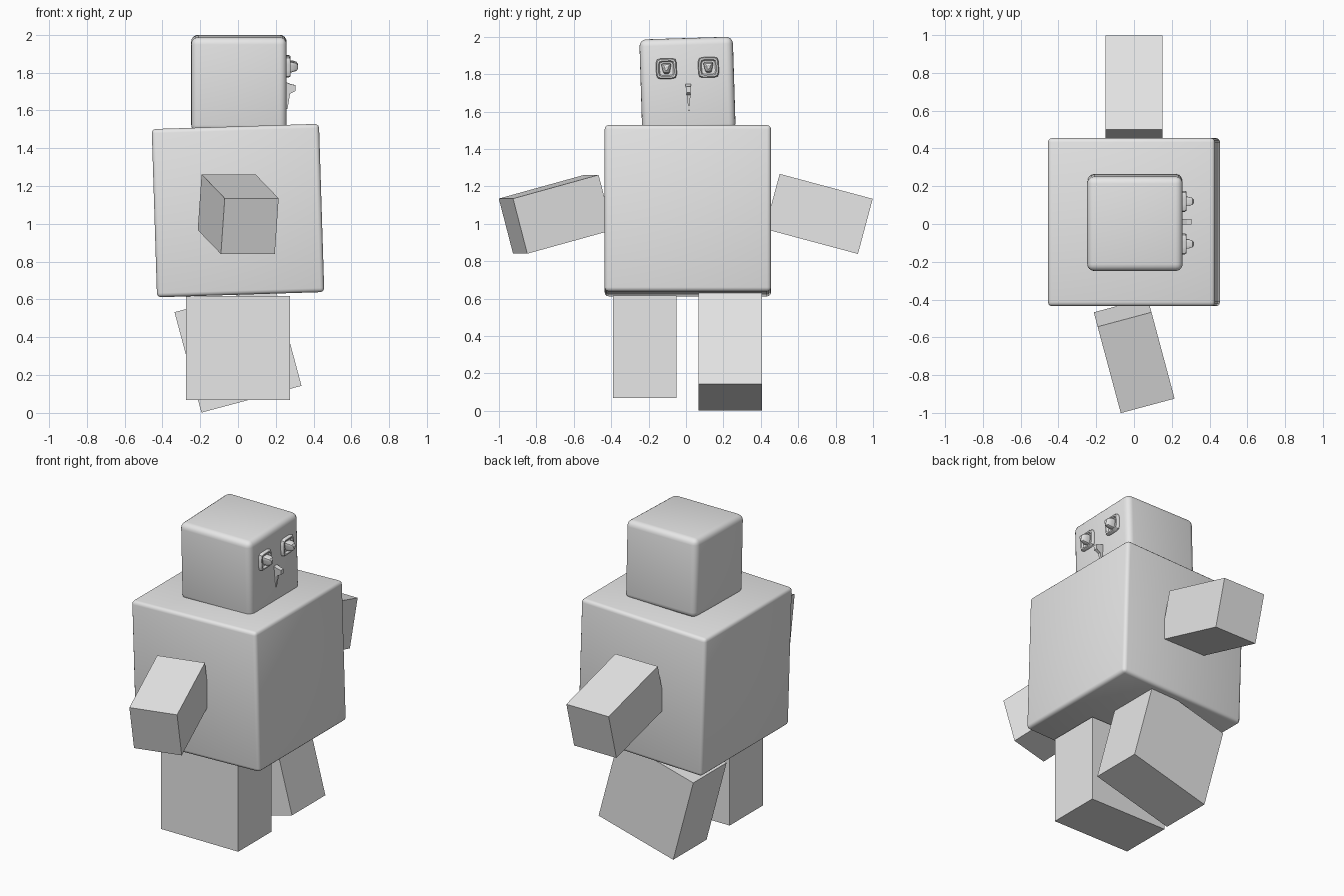
import bpy, bmesh
from math import radians, cos, sin, tau
from mathutils import Matrix, Euler, Vector

cube = bpy.data.objects.get("Cube")
if cube:
    bpy.data.objects.remove(cube, do_unlink=True)

grey = bpy.data.materials.new("plain grey")
grey.use_nodes = True
grey.diffuse_color = (0.8, 0.8, 0.8, 1)
grey.node_tree.nodes["Principled BSDF"].inputs["Base Color"].default_value = (0.8, 0.8, 0.8, 1)


def place(loc, rot=(0, 0, 0)):
    return Matrix.Translation(loc) @ Euler([radians(a) for a in rot]).to_matrix().to_4x4()


def finish(name, bm, matrix, smooth=False):
    bmesh.ops.recalc_face_normals(bm, faces=bm.faces)
    mesh = bpy.data.meshes.new(name)
    bm.to_mesh(mesh)
    bm.free()
    mesh.materials.append(grey)
    obj = bpy.data.objects.new(name, mesh)
    bpy.context.collection.objects.link(obj)
    obj.matrix_world = matrix
    if smooth:
        bpy.ops.object.select_all(action='DESELECT')
        obj.select_set(True)
        bpy.context.view_layer.objects.active = obj
        bpy.ops.object.shade_smooth_by_angle(angle=radians(35))
    return obj


def box(name, size, matrix, bevel=0, segments=3):
    bm = bmesh.new()
    bmesh.ops.create_cube(bm, size=1)
    bmesh.ops.scale(bm, vec=size, verts=bm.verts)
    if bevel:
        bmesh.ops.bevel(bm, geom=bm.edges[:], offset=bevel, segments=segments,
                        profile=0.5, affect='EDGES')
    return finish(name, bm, matrix, smooth=bool(bevel))


def stud(name, rings, matrix, taper=0.0, sides=24):
    """Rounded-square rings (radius, depth) lofted along +x and capped."""
    bm = bmesh.new()
    loops = []
    for radius, depth in rings:
        loop = []
        for i in range(sides):
            a = tau * i / sides
            # superellipse outline, narrowed towards the bottom
            k = (abs(cos(a)) ** 6 + abs(sin(a)) ** 6) ** (-1 / 6)
            y, z = radius * k * cos(a), radius * k * sin(a)
            y *= 1 - taper * (0.5 - 0.5 * z / radius)
            loop.append(bm.verts.new((depth, y, z)))
        loops.append(loop)
    for low, high in zip(loops, loops[1:]):
        for i in range(sides):
            j = (i + 1) % sides
            bm.faces.new((low[i], low[j], high[j], high[i]))
    bm.faces.new(loops[0])
    bm.faces.new(loops[-1])
    return finish(name, bm, matrix, smooth=True)


# Body and head, each slightly tilted
box("torso", (0.885, 0.89, 0.89), place((0, 0.01, 1.07), (0, -1.8, 0)), 0.022)
head = place((0.005, 0.008, 1.743), (1.8, 0, 0))
box("head", (0.505, 0.5, 0.5), head, 0.037, 4)

# Arms
arm = (0.3, 0.515, 0.305)
box("left_arm", arm, place((0, 0.71, 1.053), (-15, 0, 0)))
box("right_arm", (0.295, 0.49, 0.305), place((0.001, -0.696, 1.051), (15, 0, 15)))

# Legs, the left one swung forward
leg = (0.548, 0.338, 0.55)
box("left_leg", leg, place((0, 0.237, 0.338), (0, -15, 0)))
box("right_leg", leg, place((0, -0.22, 0.343)))

# Eyes: a raised rim with a shield-shaped pupil
for side, y in (("left", 0.115), ("right", -0.11)):
    spot = head @ Matrix.Translation((0.25, y, 0.09))
    stud(side + "_eye_rim", [(0.055, -0.01), (0.055, 0.014), (0.05, 0.022),
                             (0.042, 0.022), (0.036, 0.01)], spot)
    stud(side + "_pupil", [(0.028, 0), (0.028, 0.03), (0.021, 0.054), (0.01, 0.062)],
         spot, taper=0.45)

# Nose: thin side profile that narrows downwards
bm = bmesh.new()
profile = [(0.24, 0.01), (0.275, -0.005), (0.3, -0.01), (0.299, -0.04),
           (0.27, -0.055), (0.257, -0.135), (0.24, -0.14)]
face = bm.faces.new([bm.verts.new((x, -0.015, z)) for x, z in profile])
out = bmesh.ops.extrude_face_region(bm, geom=[face])
new = [v for v in out["geom"] if isinstance(v, bmesh.types.BMVert)]
bmesh.ops.translate(bm, verts=new, vec=Vector((0, 0.03, 0)))
for v in bm.verts:
    v.co.y *= max(0.15, 1 + v.co.z / 0.14 * 0.85)
finish("nose", bm, head @ Matrix.Translation((0, 0.004, 0)))
